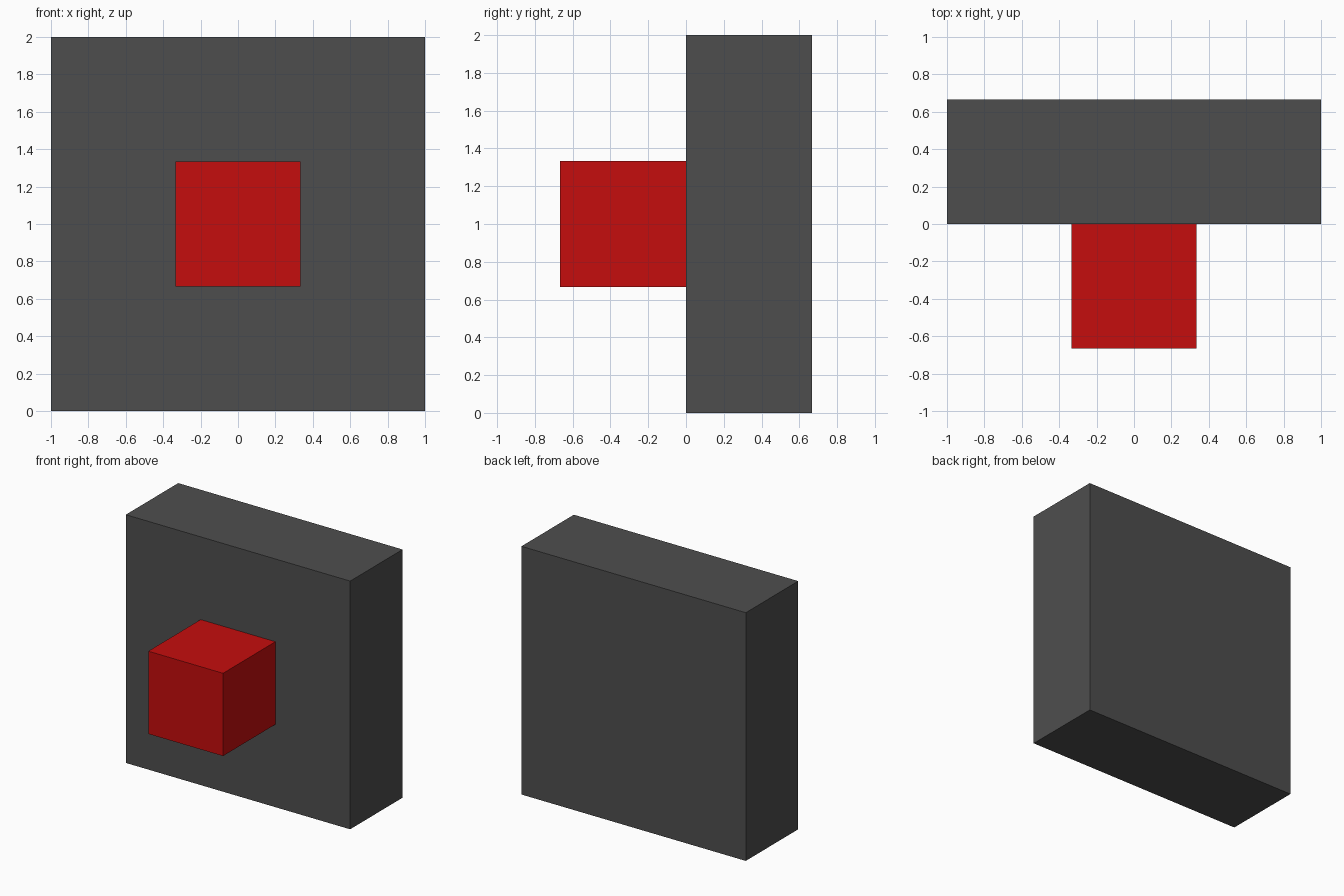
import bpy

if "Cube" in bpy.data.objects:
    bpy.data.objects.remove(bpy.data.objects["Cube"])


def material(name, rgb):
    m = bpy.data.materials.new(name)
    m.diffuse_color = (*rgb, 1.0)
    m.use_nodes = True
    m.node_tree.nodes["Principled BSDF"].inputs["Base Color"].default_value = m.diffuse_color
    return m


def box(name, lo, hi, mat):
    """Axis-aligned box between two corners."""
    centre = [(a + b) / 2 for a, b in zip(lo, hi)]
    bpy.ops.mesh.primitive_cube_add(size=1, location=centre)
    ob = bpy.context.object
    ob.name = name
    ob.scale = [b - a for a, b in zip(lo, hi)]
    bpy.ops.object.transform_apply(location=False, rotation=False, scale=True)
    ob.data.materials.append(mat)
    return ob


grey = material("dark grey", (0.076, 0.076, 0.076))
red = material("red", (0.56, 0.004, 0.004))
T = 2 / 3  # plate thickness and button size

# Square backing plate
box("back_plate", (-1, 0, 0), (1, T, 2), grey)

# Red button block centred on the front face
box("button", (-T / 2, -T, 1 - T / 2), (T / 2, 0, 1 + T / 2), red)
